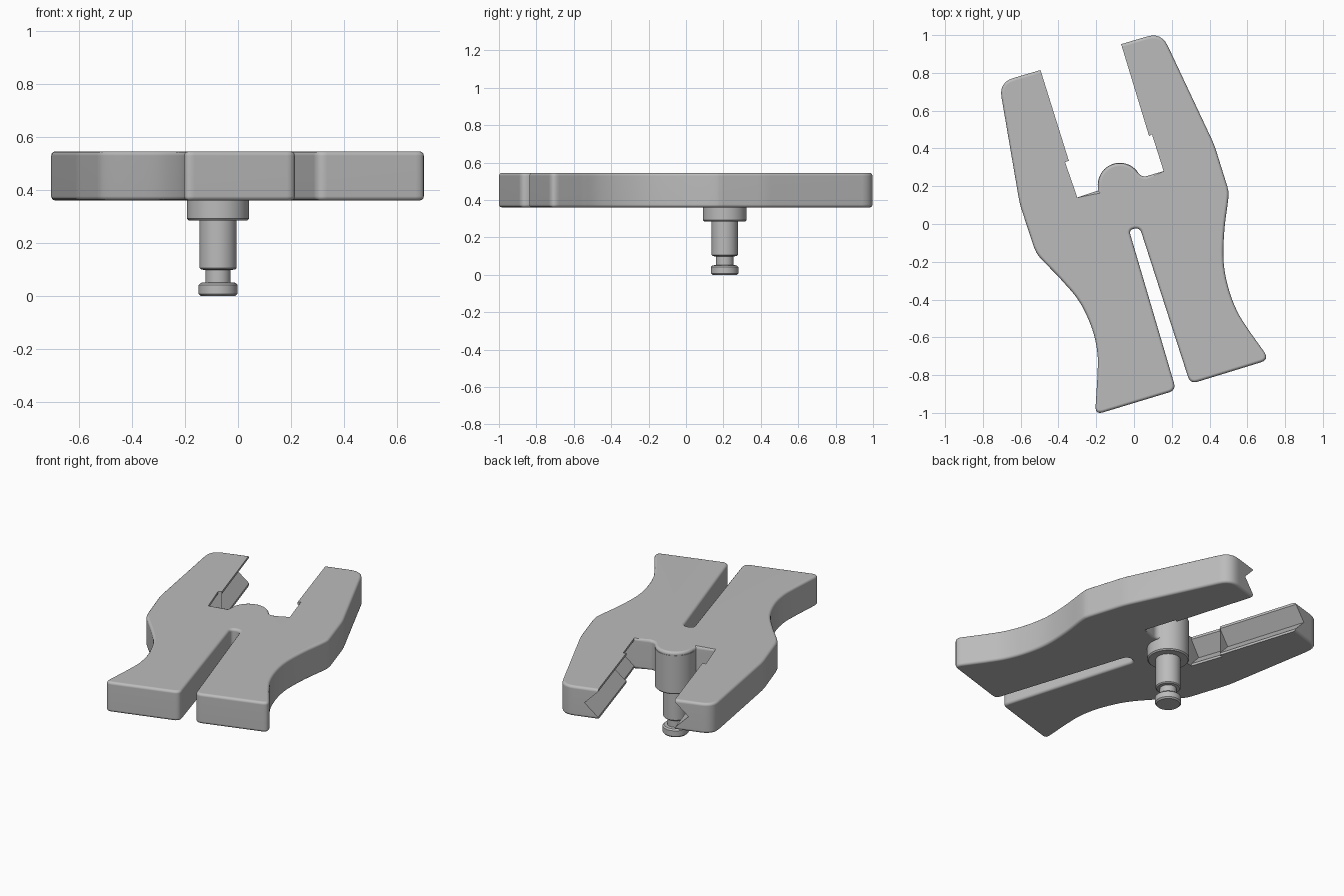
import bpy, bmesh, math
from mathutils import Vector

if "Cube" in bpy.data.objects:
    bpy.data.objects.remove(bpy.data.objects["Cube"])

BOTTOM, TOP = 0.36, 0.545
MID = (BOTTOM + TOP) / 2
PEG = Vector((-0.075, 0.207))

grey = bpy.data.materials.new("plain grey")
grey.use_nodes = True
grey.diffuse_color = (0.5, 0.5, 0.5, 1)
grey.node_tree.nodes["Principled BSDF"].inputs["Base Color"].default_value = grey.diffuse_color


def make_object(name, bm):
    bmesh.ops.recalc_face_normals(bm, faces=bm.faces)
    mesh = bpy.data.meshes.new(name)
    bm.to_mesh(mesh)
    bm.free()
    mesh.materials.append(grey)
    obj = bpy.data.objects.new(name, mesh)
    bpy.context.collection.objects.link(obj)
    return obj


def activate(obj):
    bpy.ops.object.select_all(action='DESELECT')
    obj.select_set(True)
    bpy.context.view_layer.objects.active = obj


def spline(points, steps=5):
    """Smooth curve through the points."""
    p = [Vector(q) for q in points]
    p = [2 * p[0] - p[1]] + p + [2 * p[-1] - p[-2]]
    out = []
    for a, b, c, d in zip(p, p[1:], p[2:], p[3:]):
        for i in range(steps):
            t = i / steps
            out.append(((2 * b) + (c - a) * t + (2 * a - 5 * b + 4 * c - d) * t * t
                        + (3 * b - a - 3 * c + d) * t ** 3) / 2)
    return [(v.x, v.y, 0) for v in out + [p[-2]]]


def rounded(corners, steps=6):
    """Round each (x, y, reach) corner of a closed outline."""
    out = []
    for i, (x, y, reach) in enumerate(corners):
        c = Vector((x, y))
        if not reach:
            out.append(c)
            continue
        before = Vector(corners[i - 1][:2])
        after = Vector(corners[(i + 1) % len(corners)][:2])
        a = c + (before - c).normalized() * reach
        b = c + (after - c).normalized() * reach
        for k in range(steps + 1):
            t = k / steps
            out.append(a * (1 - t) ** 2 + c * 2 * t * (1 - t) + b * t * t)
    return out


# Inner jaw lines, each from tip over a small step to the root
left_jaw = [(-0.495, 0.815), (-0.345, 0.335), (-0.365, 0.328), (-0.3, 0.14)]
right_jaw = [(-0.068, 0.952), (0.08, 0.465), (0.095, 0.475), (0.157, 0.28)]

# Outlines of the two outer sides, from jaw to foot
left_side = spline([(-0.53, -0.122), (-0.5, -0.175), (-0.39, -0.29), (-0.288, -0.413),
                    (-0.22, -0.56), (-0.193, -0.69), (-0.193, -0.8)])
right_side = spline([(0.61, -0.566), (0.548, -0.466), (0.5, -0.34), (0.474, -0.196),
                     (0.479, -0.026), (0.5, 0.143), (0.495, 0.196)])
boss = [(PEG.x + 0.115 * math.cos(math.radians(a)), PEG.y + 0.115 * math.sin(math.radians(a)), 0)
        for a in range(35, 186, 10)]

corners = [(-0.715, 0.75, 0.08), (-0.605, 0.106, 0.04)]
corners += left_side
corners += [(-0.206, -1.01, 0.045), (0.223, -0.88, 0.04)]              # left foot
corners += [(-0.027, -0.03, 0.028), (0.031, -0.02, 0.028)]             # slot end
corners += [(0.298, -0.847, 0.04), (0.718, -0.718, 0.05)]              # right foot
corners += right_side
corners += [(0.425, 0.42, 0.04), (0.145, 1.015, 0.08)]
corners += [(x, y, 0) for x, y in right_jaw]
corners += [(0.045, 0.247, 0.025)] + boss + [(-0.192, 0.176, 0)]
corners += [(x, y, 0) for x, y in reversed(left_jaw)]
outline = rounded(corners)

# Clamp body: extruded outline, rims rounded except along the jaw lines
bm = bmesh.new()
base = bm.faces.new([bm.verts.new((p.x, p.y, BOTTOM)) for p in outline])
extruded = bmesh.ops.extrude_face_region(bm, geom=[base])["geom"]
for v in extruded:
    if isinstance(v, bmesh.types.BMVert):
        v.co.z = TOP
hard = [Vector(p) for p in left_jaw + right_jaw]


def is_hard(v):
    return any((v.co.xy - h).length < 0.001 for h in hard)


rim = [e for e in bm.edges if abs(e.verts[0].co.z - e.verts[1].co.z) < 0.001
       and not (is_hard(e.verts[0]) and is_hard(e.verts[1]))]
bmesh.ops.recalc_face_normals(bm, faces=bm.faces)
bmesh.ops.bevel(bm, geom=rim, offset=0.016, segments=3, profile=0.5, affect='EDGES')
body = make_object("clamp_body", bm)


# V-shaped grooves along the inside of each jaw
def cut_groove(name, start, end, side, extend):
    a, b = Vector(start), Vector(end)
    along = (b - a).normalized()
    into = Vector((along.y, -along.x)) * side
    a = a - along * extend
    cutter_bm = bmesh.new()
    rings = []
    for p in (a, b):
        ring = []
        for depth, height in ((-0.01, 0.088), (0.08, 0), (-0.01, -0.088)):
            q = p + into * depth
            ring.append(cutter_bm.verts.new((q.x, q.y, MID + height)))
        rings.append(ring)
        cutter_bm.faces.new(ring)
    for i in range(3):
        j = (i + 1) % 3
        cutter_bm.faces.new([rings[0][i], rings[0][j], rings[1][j], rings[1][i]])
    cutter = make_object(name, cutter_bm)
    mod = body.modifiers.new(name, 'BOOLEAN')
    mod.operation, mod.object, mod.solver = 'DIFFERENCE', cutter, 'EXACT'
    activate(body)
    bpy.ops.object.modifier_apply(modifier=name)
    bpy.data.objects.remove(cutter)


for label, jaw, side in (("left", left_jaw, 1), ("right", right_jaw, -1)):
    cut_groove(label + "_tip_groove", jaw[0], jaw[1], side, 0.1)
    cut_groove(label + "_root_groove", jaw[2], jaw[3], side, 0)

# Stepped peg, turned around its axis
profile = [(0, 0), (0.065, 0), (0.073, 0.008), (0.073, 0.042), (0.065, 0.05), (0.047, 0.052),
           (0.047, 0.098), (0.064, 0.1), (0.07, 0.106), (0.07, 0.285), (0.11, 0.285),
           (0.117, 0.292), (0.117, 0.525), (0, 0.525)]
bm = bmesh.new()
verts = [bm.verts.new((PEG.x + r, PEG.y, z)) for r, z in profile]
edges = [bm.edges.new(pair) for pair in zip(verts, verts[1:])]
bmesh.ops.spin(bm, geom=verts + edges, cent=(PEG.x, PEG.y, 0), axis=(0, 0, 1),
               angle=math.tau, steps=48, use_duplicate=False)
bmesh.ops.remove_doubles(bm, verts=bm.verts, dist=0.0005)
peg = make_object("peg", bm)

for obj in (body, peg):
    activate(obj)
    bpy.ops.object.shade_smooth_by_angle(angle=math.radians(32))
    weighted = obj.modifiers.new("flat_face_normals", 'WEIGHTED_NORMAL')
    weighted.keep_sharp = True
